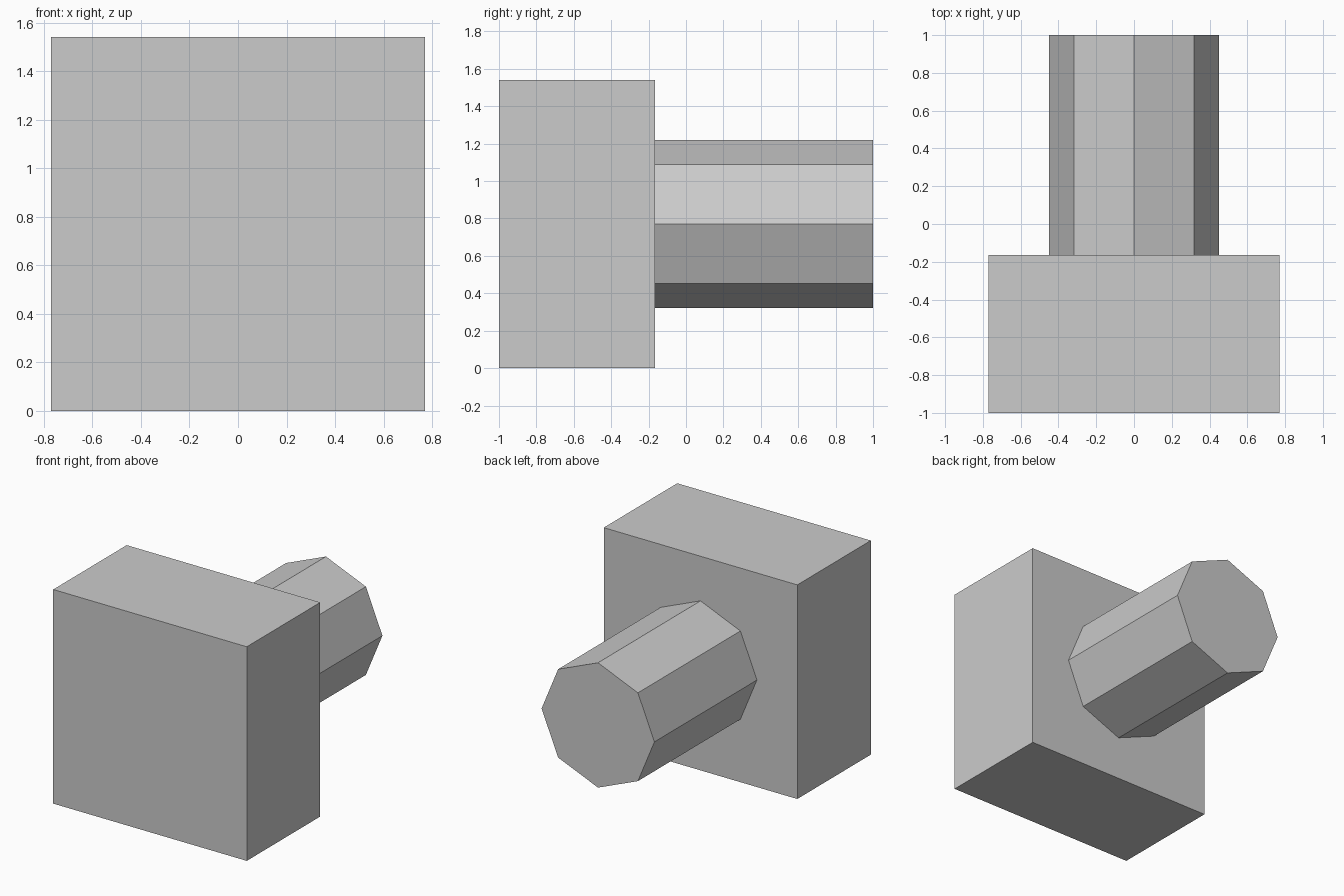
import bpy, math

if "Cube" in bpy.data.objects:
    bpy.data.objects.remove(bpy.data.objects["Cube"])

grey = bpy.data.materials.new("light grey")
grey.diffuse_color = (0.6, 0.6, 0.6, 1)
grey.use_nodes = True
grey.node_tree.nodes["Principled BSDF"].inputs["Base Color"].default_value = grey.diffuse_color

HALF = 0.77      # half width of the square head
JOIN = -0.165    # y where the shaft meets the head

# Square block at the front
bpy.ops.mesh.primitive_cube_add(size=1, location=(0, (JOIN - 1) / 2, HALF))
head = bpy.context.object
head.name = "square_head"
head.scale = (2 * HALF, JOIN + 1, 2 * HALF)

# Eight-sided shaft pointing backwards, one edge straight up
bpy.ops.mesh.primitive_cylinder_add(vertices=8, radius=0.449, depth=1 - JOIN,
                                    location=(0, (1 + JOIN) / 2, HALF),
                                    rotation=(math.pi / 2, 0, 0))
shaft = bpy.context.object
shaft.name = "octagonal_shaft"

for part in (head, shaft):
    part.data.materials.append(grey)
